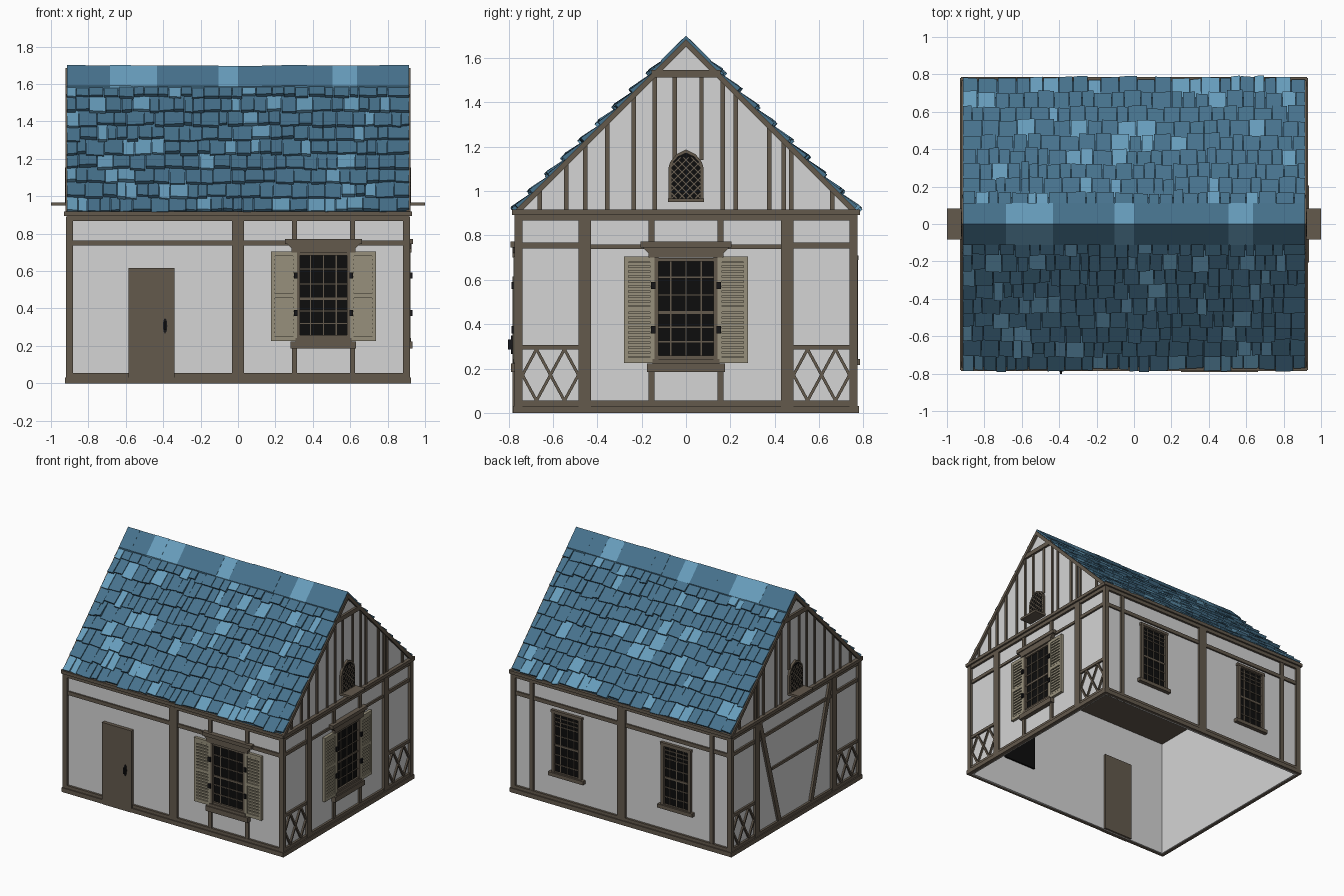
import bpy, bmesh, math, random
from mathutils import Vector

if "Cube" in bpy.data.objects:
    bpy.data.objects.remove(bpy.data.objects["Cube"])

random.seed(4)
COL = {
    "plaster": (0.66, 0.66, 0.66), "timber": (0.125, 0.10, 0.073),
    "shutter_paint": (0.31, 0.28, 0.20), "dark_glass": (0.004, 0.004, 0.004),
    "slate_blue": (0.062, 0.168, 0.265), "light_slate": (0.135, 0.335, 0.50),
    "deep_slate": (0.03, 0.085, 0.14), "iron": (0.008, 0.008, 0.009),
}
MATS = {}
for n, c in COL.items():
    MATS[n] = bpy.data.materials.new(n)
    MATS[n].diffuse_color = (*c, 1)

WX, WY = 0.90, 0.755      # wall planes
# each wall: (across direction, outward normal, distance); seen from outside
SIDES = {
    "front": (Vector((1, 0, 0)), Vector((0, -1, 0)), WY),
    "right": (Vector((0, 1, 0)), Vector((1, 0, 0)), WX),
    "back": (Vector((-1, 0, 0)), Vector((0, 1, 0)), WY),
    "left": (Vector((0, -1, 0)), Vector((-1, 0, 0)), WX),
}
parts = {}


def solid(name, mat, loop_a, loop_b):
    """Join two matching loops of points into a closed solid in a named part."""
    bm = parts.setdefault((name, mat), bmesh.new())
    a = [bm.verts.new(p) for p in loop_a]
    b = [bm.verts.new(p) for p in loop_b]
    n = len(a)
    bm.faces.new(a[::-1])
    bm.faces.new(b)
    for i in range(n):
        j = (i + 1) % n
        bm.faces.new((a[i], a[j], b[j], b[i]))


def prism(name, mat, side, pts, d0, d1):
    u, n, off = SIDES[side]
    def lay(d):
        return [u * p[0] + Vector((0, 0, p[1])) + n * (off + d) for p in pts]
    solid(name, mat, lay(d0), lay(d1))


def box(name, mat, side, u0, u1, v0, v1, d0=-0.005, d1=0.018):
    prism(name, mat, side, [(u0, v0), (u1, v0), (u1, v1), (u0, v1)], d0, d1)


def bar(name, mat, side, p, q, w, d0=-0.005, d1=0.012):
    p, q = Vector(p), Vector(q)
    t = (q - p).normalized() * w / 2
    o = Vector((-t.y, t.x))
    prism(name, mat, side, [p - o, q - o, q + o, p + o], d0, d1)


def window(side, c, hw, v0, v1, cross):
    """Dark pane with thin frame and glazing bars."""
    nm = side + "_window"
    box(nm + "_glass", "dark_glass", side, c - hw, c + hw, v0, v1, -0.025, 0.004)
    for s in (-1, 1):
        box(nm + "_frame", "timber", side, c + s * hw - 0.012, c + s * hw + 0.012, v0 - .01, v1 + .01, -0.005, 0.02)
    for i in (1, 2, 3):
        x = c - hw + i * hw / 2
        box(nm + "_bars", "timber", side, x - .003, x + .003, v0, v1, 0, 0.009)
    for k, f in enumerate(cross):
        z, w = v0 + f * (v1 - v0), 0.007 if abs(f - 0.46) < 0.01 else 0.003
        box(nm + "_bars", "timber", side, c - hw, c + hw, z - w, z + w, 0, 0.010)
    for z in (v0, v1):
        box(nm + "_frame", "timber", side, c - hw, c + hw, z - .008, z + .008, -0.005, 0.018)


def shuttered_window(side, c):
    T = "timber"
    window(side, c, 0.137, 0.25, 0.69, (0.16, 0.31, 0.46, 0.64, 0.82))
    # flared lintel and sill
    nm = side + "_window_lintel"
    prism(nm, T, side, [(c - .17, .70), (c + .17, .70), (c + .17, .72), (c + .195, .745), (c - .195, .745), (c - .17, .72)], -.005, .028)
    box(nm, T, side, c - .205, c + .205, .745, .772, -.005, .036)
    box(side + "_window_sill", T, side, c - .175, c + .175, .185, .222, -.005, .034)
    box(side + "_window_sill", T, side, c - .15, c + .15, .222, .243, -.005, .026)
    for s in (-1, 1):
        # short studs over and under the window
        for v0, v1 in ((.05, .185), (.77, .875)):
            box(side + "_short_studs", T, side, c + s * .155 - .014, c + s * .155 + .014, v0, v1, -.005, .014)
        # louvred shutter
        a, b = sorted((c + s * .142, c + s * .28))
        S, P = side + "_shutters", "shutter_paint"
        box(S, P, side, a, b, .225, .705, 0, .010)
        for x0, x1 in ((a, a + .02), (b - .02, b)):
            box(S, P, side, x0, x1, .225, .705, 0, .022)
        for v0, v1 in ((.225, .25), (.455, .48), (.68, .705)):
            box(S, P, side, a, b, v0, v1, 0, .021)
        for base in (.25, .48):
            for i in range(9):
                z = base + .004 + i * .0225
                box(S, P, side, a + .02, b - .02, z, z + .014, 0, .018)
        for z in (.375, .575):
            box(side + "_hinges", "iron", side, c + s * .148 - .010, c + s * .148 + .010, z - .016, z + .016, 0, .032)


def lattice(side, u0, u1):
    """Two touching diamonds in a low panel."""
    v0, v1 = .055, .287
    w, m = (u1 - u0) / 2, (v0 + v1) / 2
    for k in (0, 1):
        a = u0 + k * w
        ring = [(a, m), (a + w / 2, v0), (a + w, m), (a + w / 2, v1)]
        for i in range(4):
            bar(side + "_lattice", "timber", side, ring[i], ring[(i + 1) % 4], .013)
    box(side + "_panel_rails", "timber", side, u0 - .01, u1 + .01, .285, .307, -.005, .015)


# plaster walls, base and top beams, corner posts
for side in SIDES:
    long = side in ("front", "back")
    h = WX if long else WY
    box(side + "_wall", "plaster", side, -h, h, 0, .915, -.012, 0)
    box(side + "_base_beam", "timber", side, -h - .022, h + .022, 0, .032, -.005, .024)
    box(side + "_base_beam", "timber", side, -h - .015, h + .015, .032, .055, -.005, .016)
    box(side + "_top_beam", "timber", side, -h - .016, h + .016, .867, .893, -.005, .017)
    box(side + "_top_beam", "timber", side, -h - .025, h + .025, .893, .917, -.005, .030)
    for s in (-1, 1):
        e = s * (h + .001)
        box(side + "_corner_posts", "timber", side, e - .018, e + .018, .03, .89)

# front: centre post, rails, shuttered window, door
box("front_centre_post", "timber", "front", -.032, .032, .03, .88)
for a, b in ((-.89, -.03), (.03, .30), (.62, .89)):
    box("front_rails", "timber", "front", a, b, .736, .764, -.005, .012)
shuttered_window("front", .457)
box("door", "timber", "front", -.585, -.34, 0, .615, -.03, .027)
box("door_handle", "iron", "front", -.396, -.384, .285, .33, .027, .047)
prism("door_handle", "iron", "front", [(-.39 + .012 * math.cos(i * math.pi / 4), .307 + .042 * math.sin(i * math.pi / 4)) for i in range(8)], .02, .034)

# back: posts, rail and two plain windows
box("back_centre_post", "timber", "back", -.032, .032, .03, .88)
box("back_rails", "timber", "back", -.89, .89, .736, .764, -.005, .012)
for s in (-1, 1):
    box("back_studs", "timber", "back", s * .75 - .015, s * .75 + .015, .03, .88, -.005, .014)
    c = s * .455
    window("back", c, .112, .24, .69, (.14, .30, .46, .62, .78, .85, .92))
    box("back_window_sill", "timber", "back", c - .145, c + .145, .215, .242, -.005, .03)
    box("back_window_lintel", "timber", "back", c - .128, c + .128, .69, .71, -.005, .022)

# both end walls: posts, rails and lattice panels
for side in ("right", "left"):
    for s in (-1, 1):
        box(side + "_posts", "timber", side, s * .457 - .028, s * .457 + .028, .03, .88)
        a, b = sorted((s * .485, s * .737))
        box(side + "_rails", "timber", side, a, b, .742, .768, -.005, .014)
        lattice(side, a, b)
shuttered_window("right", 0)
for s in (-1, 1):
    a, b = sorted((s * .18, s * .43))
    box("right_rails", "timber", "right", a, b, .738, .758, -.005, .011)
    # left wall braces
    bar("left_braces", "timber", "left", (s * .42, .865), (s * .19, .055), .036, -.005, .016)
box("left_rails", "timber", "left", -.43, .43, .738, .762, -.005, .011)
box("left_rails", "timber", "left", -.27, .27, .46, .48, -.005, .011)

# attic body: white gable ends, slate slopes, timber ceiling
APEX = 1.675
tri = [(-.768, .907), (.768, .907), (0, APEX)]
solid("attic", "plaster", [(-.903, y, z) for y, z in tri], [(.903, y, z) for y, z in tri])

# gable framing, arched window and shelf
STUDS = (-.66, -.54, -.455, -.355, -.235, -.14, -.05, .07, .165, .225, .375, .44, .475, .66)
for side in ("right", "left"):
    g = side + "_gable_"
    flip = 1 if side == "right" else -1
    for y in STUDS:
        y *= flip
        a, b = y - .010, y + .010
        v0 = 1.14 if abs(y) < .075 else .91
        top = [1.67 - abs(x) if abs(y) > .15 else 1.515 for x in (a, b)]
        prism(g + "studs", "timber", side, [(a, v0), (b, v0), (b, top[1]), (a, top[0])], 0, .012)
    for s in (-1, 1):
        prism(g + "rafters", "timber", side, [(0, 1.685), (s * .775, .91), (s * .74, .91), (0, 1.65)], 0, .022)
    box(g + "collar_beam", "timber", side, -.155, .155, 1.512, 1.545, 0, .020)
    def arch(r):
        return [(-r, .953), (r, .953), (r, 1.10), (r * .9, 1.13), (r * .55, 1.165 - (.08 - r) * .6), (0, 1.187 - (.08 - r)),
                (-r * .55, 1.165 - (.08 - r) * .6), (-r * .9, 1.13), (-r, 1.10)]
    prism(g + "window_frame", "timber", side, arch(.08), 0, .020)
    prism(g + "window_glass", "dark_glass", side, arch(.066), .010, .022)
    for k in range(-3, 9):                       # diagonal leading
        for s in (-1, 1):
            # clip each diagonal to the pane
            lo, hi = .962, 1.125 + .03
            z0 = .93 + k * .036
            pts = [(s * x, z0 + x + .066) for x in [-.066 + i * .006 for i in range(23)]]
            pts = [p for p in pts if lo < p[1] < min(hi, 1.175 - .7 * abs(p[0]))]
            if len(pts) > 2:
                bar(g + "window_leading", "timber", side, pts[0], pts[-1], .006, .015, .025)
    box(g + "window_shelf", "timber", side, -.082, .082, .950, .967, 0, .10)

# roof tiles laid in slope coordinates: s down the slope, n off the slope
R = math.sqrt(.5)


def slope(x, s, n, sy):
    return (x, sy * (s + n) * R, APEX + (n - s) * R)


def tile(name, mat, x0, x1, s0, s1, h0, h1, sy, skew=0.0):
    low = [slope(x0, s1, -.002, sy), slope(x1, s1 + skew, -.002, sy), slope(x1, s1 + skew, h1, sy), slope(x0, s1, h1, sy)]
    up = [slope(x0, s0, -.002, sy), slope(x1, s0, -.002, sy), slope(x1, s0, h0, sy), slope(x0, s0, h0, sy)]
    solid(name, mat, low, up)


def courses(x_end, lo, hi):
    x, out = -x_end, []
    while x < x_end - .001:
        w = random.uniform(lo, hi)
        if x_end - x - w < lo * .7:
            w = x_end - x
        out.append((x, x + w))
        x += w
    return out


for sy in (-1, 1):
    tile("roof_underlay", "deep_slate", -.912, .912, 0, 1.082, .004, .004, sy)
    for row in range(9):
        s1 = 1.085 - row * .108
        for x0, x1 in courses(.915, .045, .105):
            light = random.random() < .2
            tile("light_roof_tiles" if light else "roof_tiles", "light_slate" if light else "slate_blue",
                 x0 + .002, x1 - .002, s1 - .135, s1 + random.uniform(-.016, .008), .005,
                 random.uniform(.018, .031), sy, random.uniform(-.008, .008))

# ridge caps
for x0, x1 in courses(.915, .10, .20):
    light = random.random() < .3
    t = random.uniform(-.003, .001)
    prof = [(0, 1.700 + t), (-.112, 1.590 + t), (-.112, 1.560), (0, 1.66), (.112, 1.560), (.112, 1.590 + t)]
    solid("light_ridge_caps" if light else "ridge_caps", "light_slate" if light else "slate_blue",
          [(x0, y, z) for y, z in prof], [(x1, y, z) for y, z in prof])

# turn every collected part into an object
for (name, mat), bm in parts.items():
    bmesh.ops.recalc_face_normals(bm, faces=bm.faces)
    me = bpy.data.meshes.new(name)
    me.materials.append(MATS[mat])
    if name == "attic":
        me.materials.append(MATS["timber"])
        for f in bm.faces:
            f.material_index = 1 if f.normal.z < -.5 else 0
    bm.to_mesh(me)
    bm.free()
    bpy.context.collection.objects.link(bpy.data.objects.new(name, me))

for m in bpy.data.materials:
    if m.users and not m.is_grease_pencil:
        m.use_nodes = True
        m.node_tree.nodes["Principled BSDF"].inputs["Base Color"].default_value = m.diffuse_color
